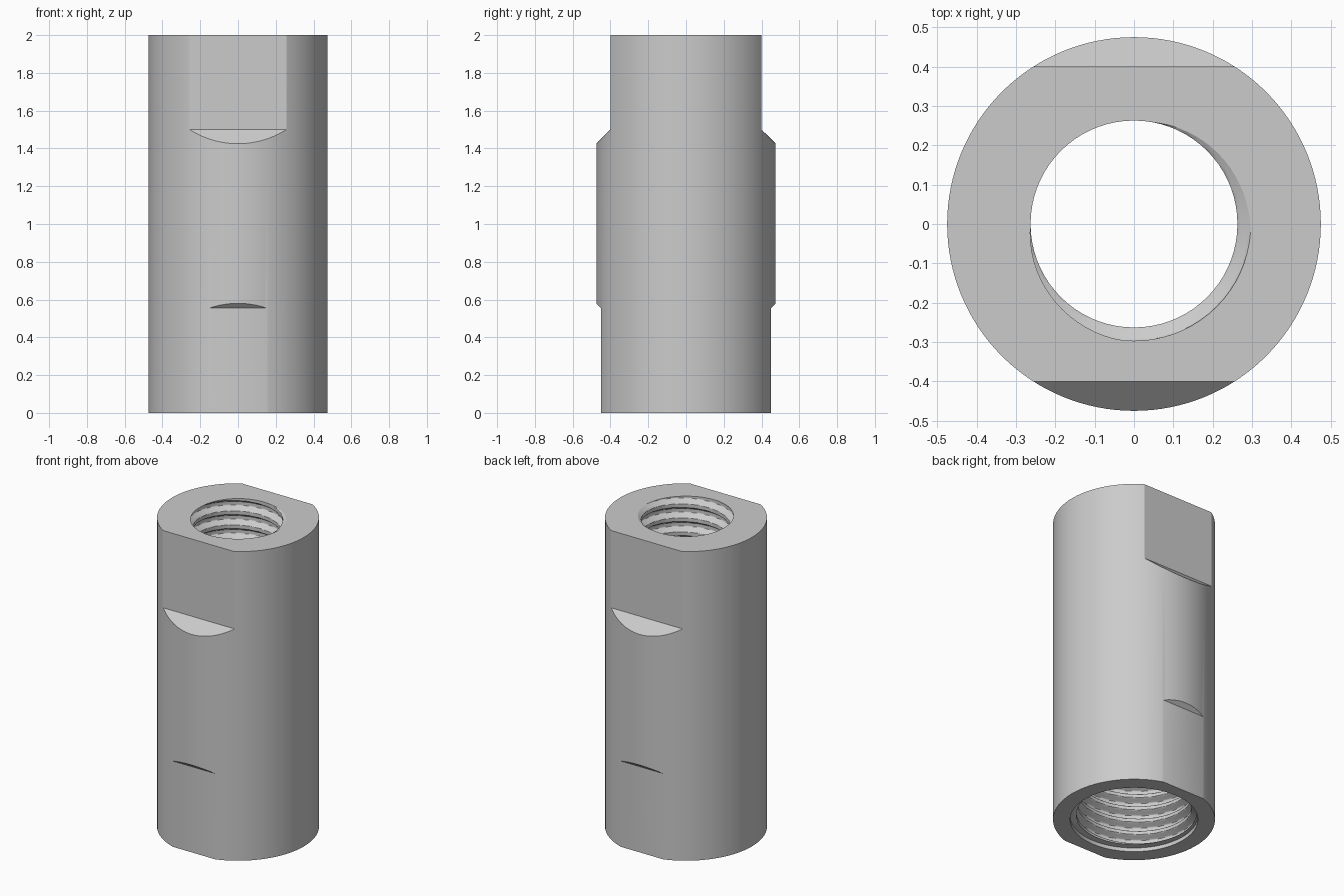
import bpy, bmesh, math

if "Cube" in bpy.data.objects:
    bpy.data.objects.remove(bpy.data.objects["Cube"])

R, H = 0.475, 2.0
TAU = 2 * math.pi

steel = bpy.data.materials.new("light_grey_steel")
steel.diffuse_color = (0.6, 0.6, 0.6, 1)
steel.use_nodes = True
steel.node_tree.nodes["Principled BSDF"].inputs["Base Color"].default_value = steel.diffuse_color


def make_object(name, bm):
    bmesh.ops.recalc_face_normals(bm, faces=bm.faces)
    me = bpy.data.meshes.new(name)
    bm.to_mesh(me)
    bm.free()
    me.materials.append(steel)
    ob = bpy.data.objects.new(name, me)
    bpy.context.collection.objects.link(ob)
    return ob


def flat_cutter(name, side, profile):
    """Prism along x from a (y, z) profile."""
    bm = bmesh.new()
    base = bm.faces.new([bm.verts.new((-0.6, side * y, z)) for y, z in profile])
    ext = bmesh.ops.extrude_face_region(bm, geom=[base])
    moved = [v for v in ext["geom"] if isinstance(v, bmesh.types.BMVert)]
    bmesh.ops.translate(bm, verts=moved, vec=(1.2, 0, 0))
    return make_object(name, bm)


def thread(a, z, pitch, minor, major):
    """Radius of a right-hand truncated V thread at angle a, height z."""
    u = ((z - H) / pitch - (a - math.radians(310)) / TAU + 0.5) % 1.0
    d = abs(u - 0.5)                       # 0 = root centre
    t = min(1.0, max(0.0, (0.36 - d) / 0.23))
    return minor + (major - minor) * t


P_TOP, P_LOW, MID = 1 / 11, 1 / 12, 1.0


def upper(a, z):
    return thread(a, z, P_TOP, 0.263, 0.297)


def lower(a, z):
    # plain lead-in at the mouth, then thread
    if z < 0.025:
        return 0.375
    return thread(a, z, P_LOW, 0.338, 0.375)


def bore_cutter(segs=72, per=24):
    bm = bmesh.new()
    n_low = round((MID + 0.05) / P_LOW * per)
    n_top = round((H + 0.05 - MID) / P_TOP * per)
    rows = [(MID - (n_low - i) * P_LOW / per, lower) for i in range(n_low + 1)]
    rows += [(MID + i * P_TOP / per, upper) for i in range(n_top + 1)]
    rings = []
    for z, f in rows:
        ring = []
        for j in range(segs):
            a = TAU * j / segs
            r = f(a, z)
            ring.append(bm.verts.new((r * math.cos(a), r * math.sin(a), z)))
        rings.append(ring)
    for lo, hi in zip(rings, rings[1:]):
        for j in range(segs):
            k = (j + 1) % segs
            # split along the helix direction
            bm.faces.new((lo[j], lo[k], hi[k]))
            bm.faces.new((lo[j], hi[k], hi[j]))
    bm.faces.new(rings[0][::-1])
    bm.faces.new(rings[-1])
    return make_object("threaded_bore_cutter", bm)


# Round coupling body
bm = bmesh.new()
bmesh.ops.create_cone(bm, cap_ends=True, segments=128, radius1=R, radius2=R, depth=H)
bmesh.ops.translate(bm, verts=bm.verts, vec=(0, 0, H / 2))
body = make_object("coupling_body", bm)

# Wrench flats (top and bottom, both sides, 45 degree run-outs) and the bore
top_profile = [(0.40, 2.1), (0.40, 1.50), (0.60, 1.30), (0.60, 2.1)]
low_profile = [(0.45, -0.1), (0.45, 0.555), (0.60, 0.705), (0.60, -0.1)]
cutters = [flat_cutter("flat_cutter", s, p)
           for s in (-1, 1) for p in (top_profile, low_profile)]
cutters.append(bore_cutter())

bpy.ops.object.select_all(action='DESELECT')
bpy.context.view_layer.objects.active = body
body.select_set(True)
for c in cutters:
    c.hide_render = True
    m = body.modifiers.new("cut", 'BOOLEAN')
    m.operation = 'DIFFERENCE'
    m.solver = 'EXACT'
    m.object = c
    bpy.ops.object.modifier_apply(modifier=m.name)
for c in cutters:
    bpy.data.objects.remove(c, do_unlink=True)

bpy.ops.object.shade_smooth_by_angle(angle=math.radians(25))
